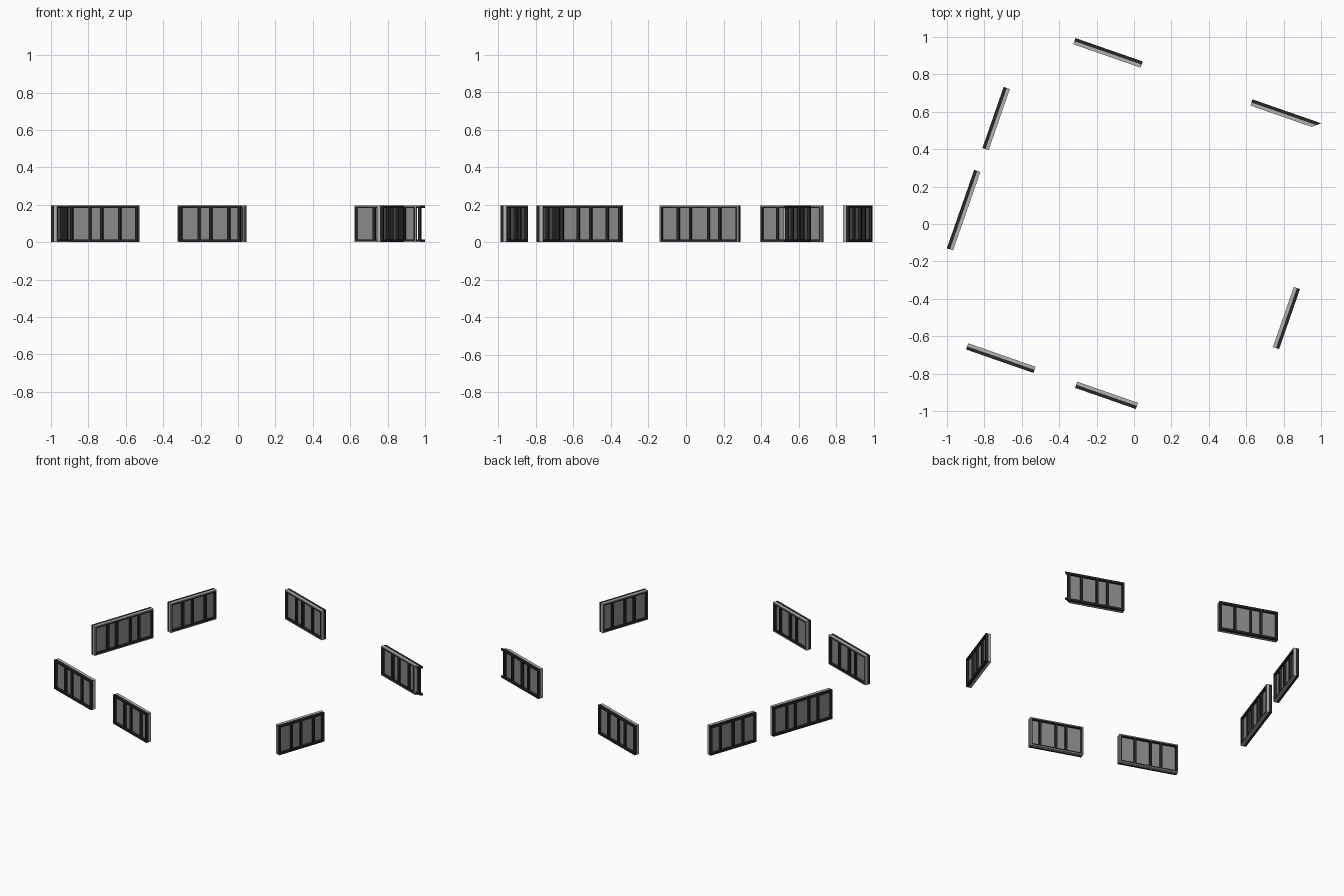
import bpy
from math import sin, cos, radians
from mathutils import Vector

if "Cube" in bpy.data.objects:
    bpy.data.objects.remove(bpy.data.objects["Cube"])

T, H = 0.035, 0.196        # panel depth and height
MID = T / 2
B, S = 0.014, 0.005        # frame border, inner trim thickness
ANG = radians(19.2)
C, N = cos(ANG), sin(ANG)


def material(name, c):
    m = bpy.data.materials.new(name)
    m.diffuse_color = (c, c, c, 1)
    m.use_nodes = True
    m.node_tree.nodes["Principled BSDF"].inputs["Base Color"].default_value = m.diffuse_color
    return m


DARK = material("dark_frame", 0.02)
LIGHT = material("light_trim", 0.45)
GLASS = material("pane_grey", 0.25)


class Part:
    """Collects blocks in panel space: u along, v inward, z up."""
    def __init__(self, place):
        self.place, self.verts, self.faces = place, [], []

    def block(self, u0, u1, v0, v1, z0, z1, shear=0):
        n = len(self.verts)
        for z in (z0, z1):
            for u, v in ((u0, v0), (u1 - shear * v0 / T, v0),
                         (u1 - shear * v1 / T, v1), (u0, v1)):
                self.verts.append(self.place(u, v, z))
        self.faces += [[n + i for i in f] for f in
                       ((3, 2, 1, 0), (4, 5, 6, 7), (0, 1, 5, 4),
                        (1, 2, 6, 5), (2, 3, 7, 6), (3, 0, 4, 7))]

    def ring(self, u0, u1, v0, v1, inset, w, shear=0, post=None):
        a, b, z0, z1 = u0 + inset, u1 - inset, inset, H - inset
        self.block(a, b, v0, v1, z0, z0 + w, shear)
        self.block(a, b, v0, v1, z1 - w, z1, shear)
        self.block(a, a + w, v0, v1, z0 + w, z1 - w)
        e = b if post is None else post - inset
        self.block(e - w, e, v0, v1, z0 + w, z1 - w)

    def build(self, name, mat, flip):
        faces = [f[::-1] for f in self.faces] if flip else self.faces
        me = bpy.data.meshes.new(name)
        me.from_pydata(self.verts, [], faces)
        me.materials.append(mat)
        bpy.context.collection.objects.link(bpy.data.objects.new(name, me))


def window(name, cx, cy, length, u, v, bars, mitre=0):
    u, v = Vector((*u, 0)), Vector((*v, 0))
    start = Vector((cx, cy, 0)) - u * length / 2 - v * T / 2

    def place(a, b, z):
        return start + u * a + v * b + Vector((0, 0, z))

    flip = u.cross(v).z < 0
    outer_post = length - mitre / 2 if mitre else None
    inner_post = length - mitre if mitre else None
    # dark frame: full size outside, inset inside the light trim
    frame = Part(place)
    frame.ring(0, length, 0, MID, 0, B, mitre, outer_post)
    frame.ring(0, length, MID, T, S, B - S, mitre, inner_post)
    for b in bars:
        frame.block(b - 0.007, b + 0.007, 0.001, T - 0.001, B, H - B)
    frame.build(name + "_frame", DARK, flip)
    # light trim round the inner half
    trim = Part(place)
    trim.ring(0, length, MID, T, 0, S, mitre, inner_post)
    trim.build(name + "_trim", LIGHT, flip)
    # recessed panes between the bars
    panes = Part(place)
    end = (inner_post or length - B)
    edges = [B] + [e for b in bars for e in (b - 0.007, b + 0.007)] + [end]
    for a, b in zip(edges[::2], edges[1::2]):
        panes.block(a, b, MID - 0.003, MID + 0.003, B, H - B)
    panes.build(name + "_panes", GLASS, flip)


ALONG_X, ALONG_Y = (C, -N), (N, C)
TO_FRONT, TO_BACK = (-N, -C), (N, C)
TO_RIGHT, TO_LEFT = (C, -N), (-C, N)
BARS = (0.11, 0.176, 0.279)

window("back_window", -0.139, 0.915, 0.381, ALONG_X, TO_FRONT, BARS)
window("back_right_window", 0.811, 0.586, 0.388, ALONG_X, TO_FRONT, BARS, 0.04)
window("front_left_window", -0.712, -0.717, 0.381, ALONG_X, TO_BACK, BARS)
window("front_window", -0.147, -0.916, 0.344, ALONG_X, TO_BACK, BARS)
window("left_window", -0.911, 0.074, 0.444, ALONG_Y, TO_RIGHT,
       (0.104, 0.172, 0.274, 0.338))
window("back_left_window", -0.737, 0.564, 0.346, ALONG_Y, TO_RIGHT,
       (0.096, 0.170, 0.265))
window("right_window", 0.815, -0.503, 0.340, ALONG_Y, TO_LEFT,
       (0.098, 0.168, 0.262))
